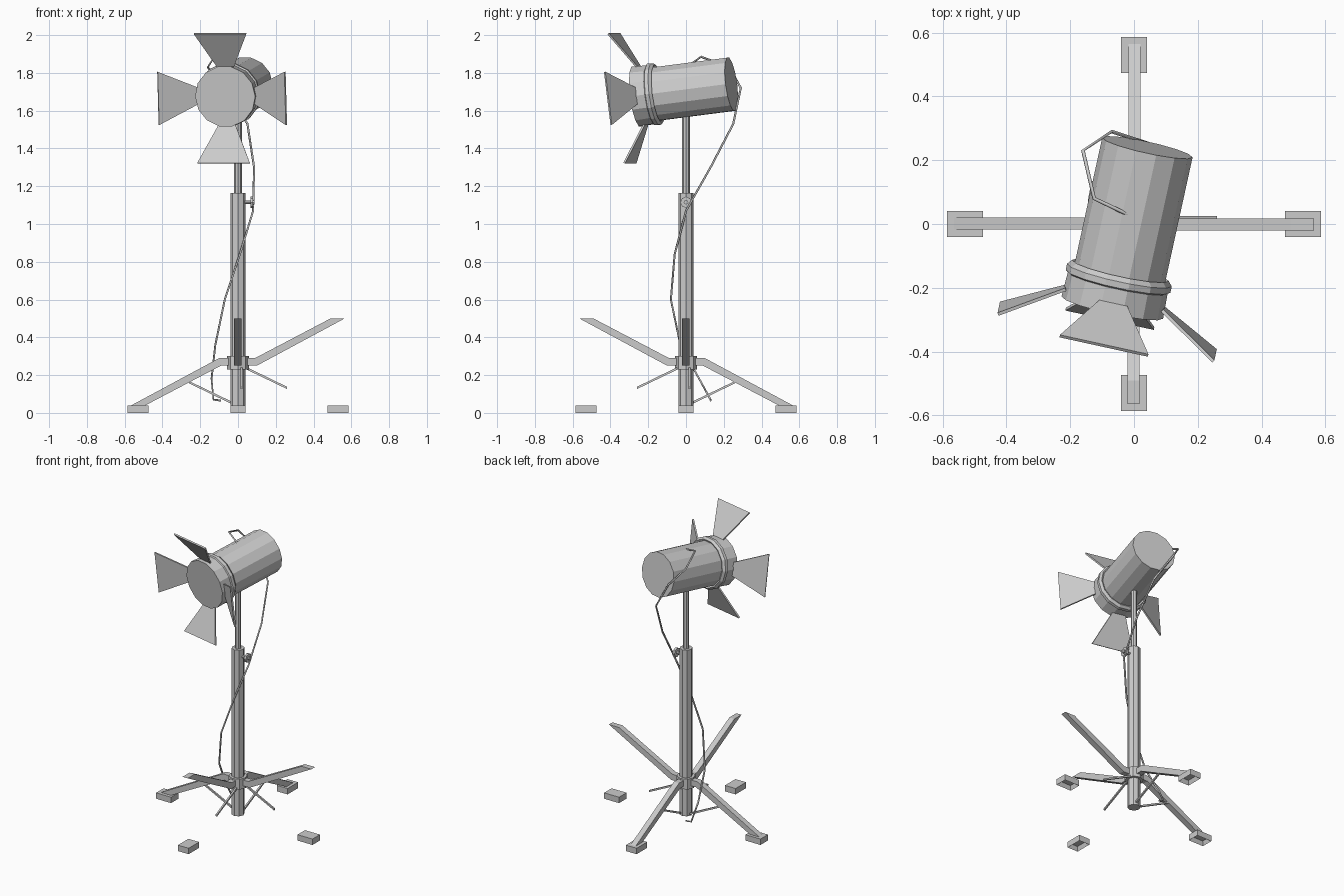
import bpy, bmesh, math
from mathutils import Matrix, Vector

if "Cube" in bpy.data.objects:
    bpy.data.objects.remove(bpy.data.objects["Cube"])


def finish(name, bm, mat=Matrix()):
    bmesh.ops.recalc_face_normals(bm, faces=bm.faces[:])
    me = bpy.data.meshes.new(name)
    bm.to_mesh(me)
    bm.free()
    me.transform(mat)
    ob = bpy.data.objects.new(name, me)
    bpy.context.collection.objects.link(ob)
    return ob


def lathe(name, profile, n, mat=Matrix()):
    """Capped solid of revolution about local z from (radius, z) pairs."""
    bm = bmesh.new()
    rings = [[bm.verts.new((r * math.cos(2 * math.pi * i / n),
                            r * math.sin(2 * math.pi * i / n), z))
              for i in range(n)] for r, z in profile]
    for a, b in zip(rings, rings[1:]):
        for i in range(n):
            j = (i + 1) % n
            bm.faces.new((a[i], a[j], b[j], b[i]))
    bm.faces.new(rings[0])
    bm.faces.new(rings[-1])
    return finish(name, bm, mat)


def slab(name, pts, y0, y1, mat):
    """Polygon in local xz, extruded from y0 to y1."""
    bm = bmesh.new()
    face = bm.faces.new([bm.verts.new((x, y0, z)) for x, z in pts])
    ext = bmesh.ops.extrude_face_region(bm, geom=[face])
    bmesh.ops.translate(bm, vec=(0, y1 - y0, 0),
                        verts=[v for v in ext["geom"] if isinstance(v, bmesh.types.BMVert)])
    return finish(name, bm, mat)


# Telescopic pole and collar
lathe("outer_pole", [(.04, .04), (.04, 1.165)], 8)
lathe("inner_pole", [(.02, 1.1), (.02, 1.66)], 8)
lathe("leg_collar", [(.058, .23), (.058, .30)], 8)

# Clamp knob on the right of the pole
lathe("clamp_knob", [(.01, .03), (.01, .065), (.03, .065), (.03, .08), (.012, .08), (.012, .088)],
      8, Matrix.Translation((0, 0, 1.115)) @ Matrix.Rotation(math.pi / 2, 4, 'Y'))

# Legs, braces and feet: two legs point up, the other two reach their feet
leg = [(.04, .25), (.10, .25), (.565, .50), (.49, .50), (.09, .29), (.04, .29)]
brace = [(.04, .245), (.04, .232), (.26, .126), (.26, .138)]
for k, (label, raised) in enumerate((("right", True), ("back", False),
                                     ("left", False), ("front", True))):
    rot = Matrix.Rotation(k * math.pi / 2, 4, 'Z')
    lp = leg if raised else [(x, .54 - z) for x, z in leg]
    bp = brace if raised else [(x, .295 - z) for x, z in brace]
    side = (.014, .025) if raised else (-.02, -.009)
    slab(label + "_leg", lp, -.02, .018, rot)
    slab(label + "_brace", bp, *side, rot)
    # Foot pad, hollow underneath
    bm = bmesh.new()
    bmesh.ops.create_cube(bm, size=1, matrix=Matrix.Translation((.53, 0, .02))
                          @ Matrix.Diagonal((.112, .08, .04, 1)))
    bottom = min(bm.faces, key=lambda f: f.calc_center_median().z)
    bmesh.ops.inset_region(bm, faces=[bottom], thickness=.014)
    bmesh.ops.translate(bm, verts=bottom.verts[:], vec=(0, 0, .028))
    finish(label + "_foot", bm, rot)

# Lamp head frame: x right, y up, z towards the lens
front, back = Vector((-.068, -.262, 1.675)), Vector((.042, .24, 1.74))
f = (front - back).normalized()
r = Vector((0, 0, 1)).cross(-f).normalized() * -1
if r.x < 0:
    r = -r
u = f.cross(r)
head = Matrix.Translation(front) @ Matrix((r, u, f)).transposed().to_4x4()
length = (front - back).length
lathe("lamp_head", [(.145, -length), (.145, -.115), (.155, -.12), (.168, -.105),
                    (.168, -.085), (.160, -.08), (.163, 0)], 14, head)

# Four flared barn doors around the lens
for k, label in enumerate(("right", "top", "left", "bottom")):
    rot = head @ Matrix.Rotation(k * math.pi / 2, 4, 'Z')
    # door plane leans forward: local x runs outward, local z across the door
    lean = (Matrix.Translation((.155, 0, -.03)) @ Matrix.Rotation(-math.radians(30), 4, 'Y')
            @ Matrix.Rotation(math.pi / 2, 4, 'X'))
    slab(label + "_barn_door", [(0, -.045), (.22, -.142), (.22, .142), (0, .045)],
         -.005, .005, rot @ lean)

# Power cable hanging from the head
path = [(-.02, .03, 1.85), (-.125, .08, 1.885), (-.16, .23, 1.83), (-.07, .29, 1.72),
        (.05, .25, 1.53), (.085, .13, 1.30), (.08, 0, 1.07), (.01, -.06, .84),
        (-.07, -.08, .60), (-.12, -.03, .36), (-.14, .07, .18), (-.13, .13, .07),
        (-.09, .13, .065)]
cu = bpy.data.curves.new("cable", 'CURVE')
cu.dimensions = '3D'
cu.bevel_depth = .006
cu.bevel_resolution = 0
cu.use_fill_caps = True
sp = cu.splines.new('POLY')
sp.points.add(len(path) - 1)
for p, co in zip(sp.points, path):
    p.co = (*co, 1)
bpy.context.collection.objects.link(bpy.data.objects.new("cable", cu))
